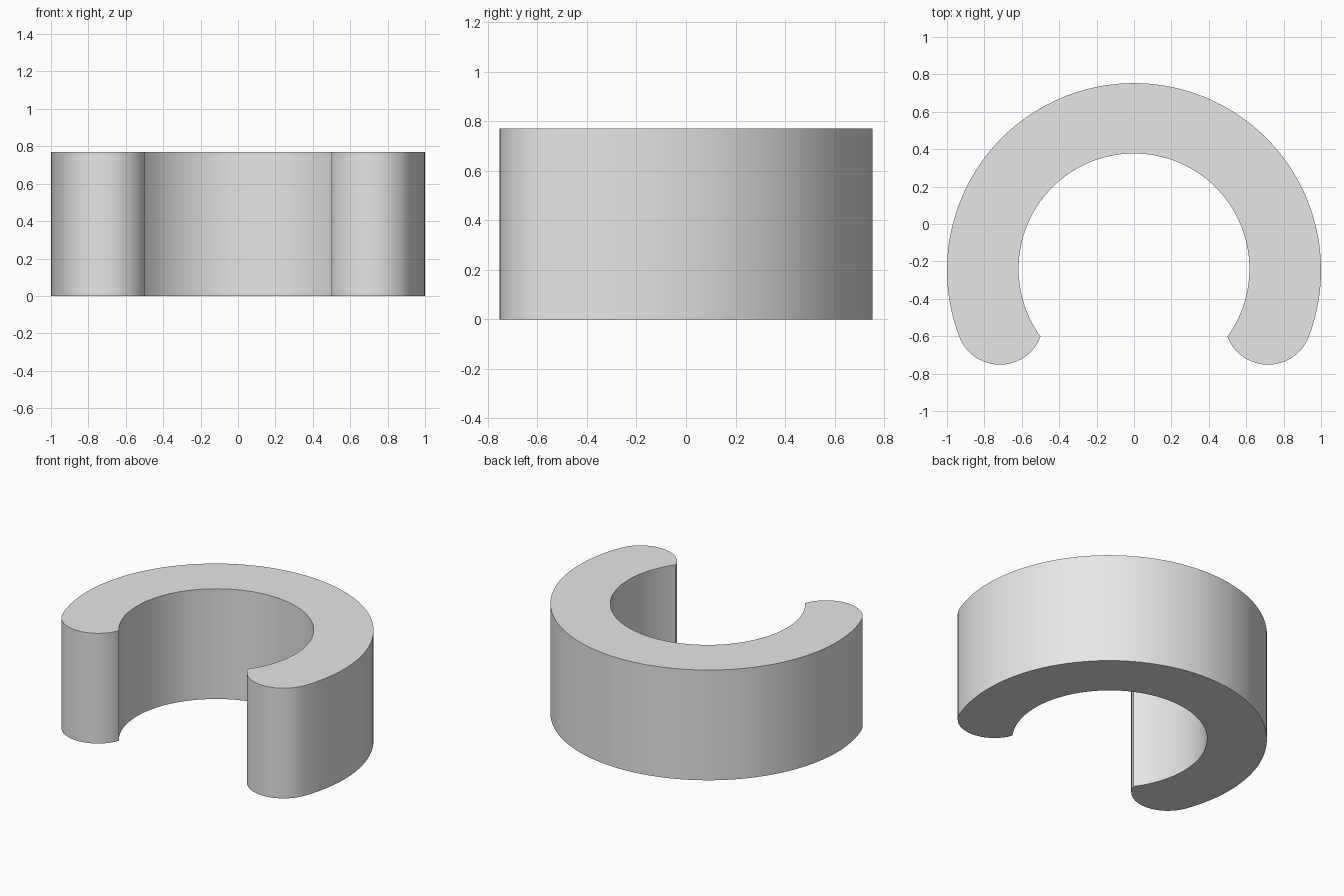
import bpy
import bmesh
from math import radians, cos, sin

cube = bpy.data.objects.get("Cube")
if cube:
    bpy.data.objects.remove(cube, do_unlink=True)

HEIGHT = 0.77
OUTER_Y, OUTER_R = -0.247, 1.0
INNER_Y, INNER_R = -0.24, 0.617
TIP_R = 0.233
OUTER_END, INNER_END = -20.8, -35.8    # angles where the ring stops


def arc(cx, cy, r, start, end, steps):
    """Points along a circular arc, angles in degrees."""
    angles = [radians(start + (end - start) * i / steps) for i in range(steps + 1)]
    return [(cx + r * cos(a), cy + r * sin(a)) for a in angles]


# Right half of the outline: outer arc, rounded tip tangent to it, inner arc
tip_x = (OUTER_R - TIP_R) * cos(radians(OUTER_END))
tip_y = OUTER_Y + (OUTER_R - TIP_R) * sin(radians(OUTER_END))
half = arc(0, OUTER_Y, OUTER_R, 90, OUTER_END, 48)
half += arc(tip_x, tip_y, TIP_R, OUTER_END, -159, 24)[1:-1]
half += arc(0, INNER_Y, INNER_R, INNER_END, 90, 48)

# Mirror the half, sharing the points on the centre line
outline = half + [(-x, y) for x, y in reversed(half[1:-1])]

# Extrude the outline into the open ring
bm = bmesh.new()
base = bm.faces.new([bm.verts.new((x, y, 0)) for x, y in outline])
extruded = bmesh.ops.extrude_face_region(bm, geom=[base], use_keep_orig=True)
top = [v for v in extruded["geom"] if isinstance(v, bmesh.types.BMVert)]
bmesh.ops.translate(bm, verts=top, vec=(0, 0, HEIGHT))
bmesh.ops.recalc_face_normals(bm, faces=bm.faces[:])
mesh = bpy.data.meshes.new("open_ring")
bm.to_mesh(mesh)
bm.free()

ring = bpy.data.objects.new("open_ring", mesh)
bpy.context.collection.objects.link(ring)

# Plain grey material
grey = bpy.data.materials.new("light_grey")
grey.use_nodes = True
colour = (0.8, 0.8, 0.8, 1)
grey.diffuse_color = colour
for node in grey.node_tree.nodes:
    if node.type == "BSDF_PRINCIPLED":
        node.inputs["Base Color"].default_value = colour
mesh.materials.append(grey)

# Smooth curved walls, sharp rims and inner tip corners
bpy.ops.object.select_all(action="DESELECT")
ring.select_set(True)
bpy.context.view_layer.objects.active = ring
bpy.ops.object.shade_smooth_by_angle(angle=radians(30))
